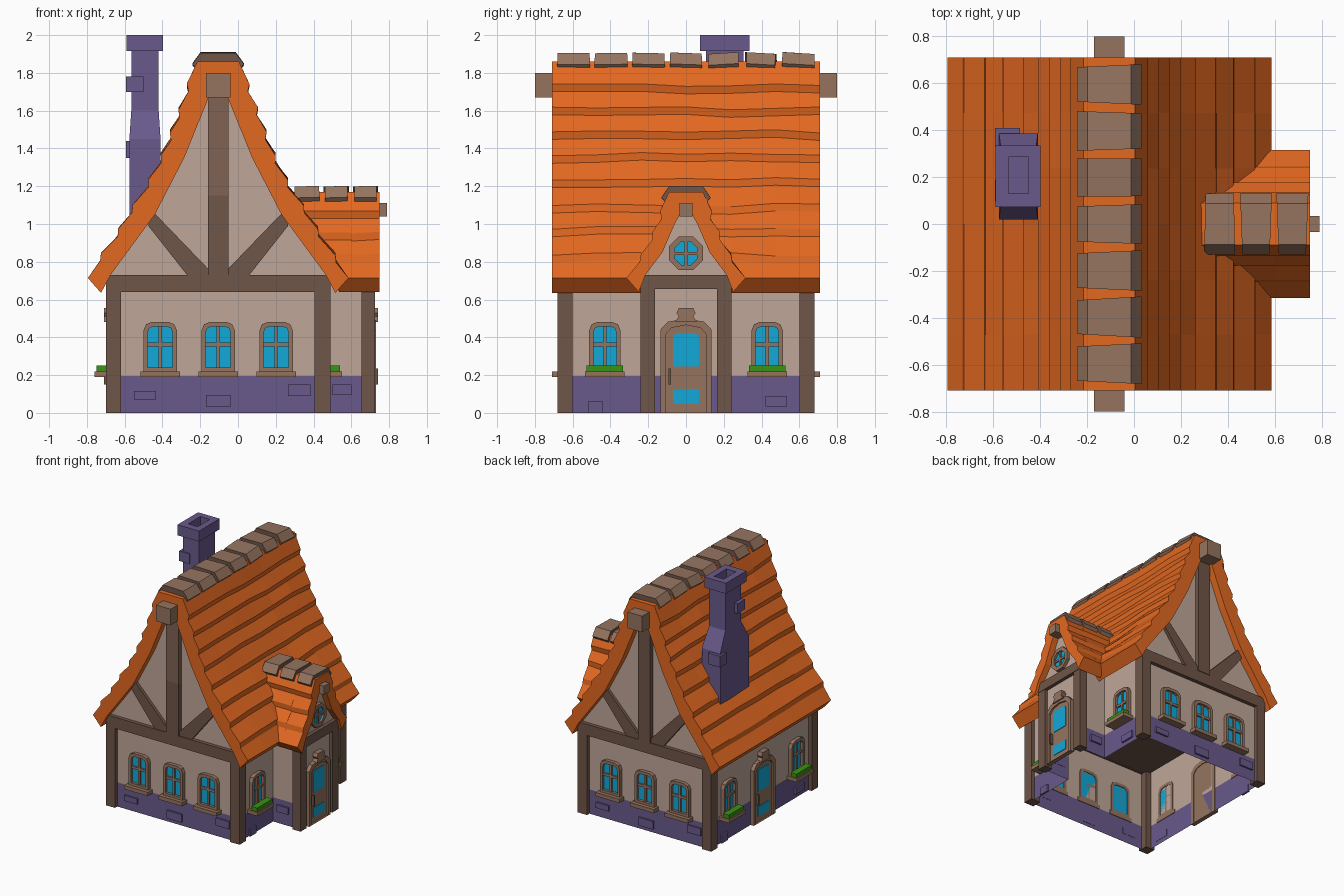
import bpy, bmesh, math, random
from mathutils import Matrix

if "Cube" in bpy.data.objects:
    bpy.data.objects.remove(bpy.data.objects["Cube"])

random.seed(4)

def material(name, rgb):
    m = bpy.data.materials.new(name)
    m.diffuse_color = [((c + .055) / 1.055) ** 2.4 for c in rgb] + [1]
    m.use_nodes = True
    m.node_tree.nodes["Principled BSDF"].inputs["Base Color"].default_value = m.diffuse_color
    return m

ORANGE = material("roof orange", (.89, .41, .13))
WALL = material("plaster", (.75, .65, .595))
STONE = material("purple stone", (.415, .35, .545))
DARK = material("dark timber", (.44, .335, .285))
MID = material("mid timber", (.50, .39, .325))
LIGHT = material("light timber", (.585, .455, .375))
GLASS = material("blue glass", (.07, .66, .85))
GREEN = material("leaf green", (.22, .58, .07))
I = Matrix.Identity(4)

def finish(name, bm, mats, M=I, rule=None):
    bmesh.ops.recalc_face_normals(bm, faces=bm.faces)
    if rule:
        for f in bm.faces:
            f.material_index = rule(f)
    me = bpy.data.meshes.new(name)
    bm.to_mesh(me)
    bm.free()
    for m in mats:
        me.materials.append(m)
    ob = bpy.data.objects.new(name, me)
    ob.matrix_world = M
    bpy.context.collection.objects.link(ob)
    return ob

def skin(bm, a, b):
    for i in range(len(a)):
        j = (i + 1) % len(a)
        bm.faces.new((a[i], a[j], b[j], b[i]))

def loft(name, loops, mats, M=I, caps=True, rule=None):
    bm = bmesh.new()
    rows = [[bm.verts.new(p) for p in lp] for lp in loops]
    for a, b in zip(rows, rows[1:]):
        skin(bm, a, b)
    if caps:
        bm.faces.new(rows[0])
        bm.faces.new(rows[-1])
    return finish(name, bm, mats, M, rule)

def prism(name, pts, y0, y1, mat, M=I):
    return loft(name, [[(x, y, z) for x, z in pts] for y in (y0, y1)], [mat], M)

def rect(x0, x1, z0, z1):
    return [(x0, z0), (x1, z0), (x1, z1), (x0, z1)]

def box(name, x0, x1, y0, y1, z0, z1, mat, M=I):
    return prism(name, rect(x0, x1, z0, z1), y0, y1, mat, M)

def ring(name, outer, inner, y0, y1, mat, M=I):
    bm = bmesh.new()
    L = [[bm.verts.new((x, y, z)) for x, z in p]
         for p, y in ((outer, y0), (outer, y1), (inner, y1), (inner, y0))]
    for k in range(4):
        skin(bm, L[k], L[(k + 1) % 4])
    return finish(name, bm, [mat], M)

def arch(w, z0, z1, rx, rz):
    right = [(w, z0)] + [(w - rx + rx * math.cos(t), z1 - rz + rz * math.sin(t))
                         for t in (0, math.pi / 4, math.pi / 2)]
    return right + [(-x, z) for x, z in reversed(right)]

def place(x, y, deg, z=0):
    return Matrix.Translation((x, y, z)) @ Matrix.Rotation(math.radians(deg), 4, 'Z')

def lerp(tab, z):
    for (z0, h0), (z1, h1) in zip(tab, tab[1:]):
        if z <= z1:
            break
    return h0 + (h1 - h0) * (z - z0) / (z1 - z0)

CX = -.105
FRONT, BACK = place(CX, -.65, 0), place(CX, .65, 180)
LEFT, RIGHT, PORCH = place(-.67, 0, -90), place(.46, 0, 90), place(.70, 0, 90)

# Walls: open shell, stone below and plaster above
foot = [(-.67, -.65), (.46, -.65), (.46, -.21), (.70, -.21),
        (.70, .21), (.46, .21), (.46, .65), (-.67, .65)]
loft("walls", [[(x, y, z) for x, y in foot] for z in (0, .195, .72)], [STONE, WALL],
     caps=False, rule=lambda f: int(f.calc_center_median().z > .195))
box("ceiling", -.66, .45, -.64, .64, .645, .66, DARK)

# Corner posts
for x0, x1 in ((-.70, -.62), (.405, .49)):
    for y0, y1 in ((-.68, -.60), (.60, .68)):
        box("corner_post", x0, x1, y0, y1, 0, .70, DARK)
for y0 in (-.24, .165):
    box("porch_post", .655, .725, y0, y0 + .075, 0, .70, DARK)

# Roof: stepped courses outside, smooth curve inside
MAIN = [(.714, .69), (.94, .54), (1.21, .37), (1.39, .28), (1.68, .17), (1.86, .11)]
MAIN_IN = [(.635, .62), (.73, .57), (1.05, .335), (1.35, .18), (1.67, .05), (1.74, .005)]
DORM = [(.714, .315), (.84, .225), (.95, .165), (1.05, .13), (1.17, .09)]
DORM_IN = [(.64, .25), (.73, .215), (.85, .125), (1.0, .06), (1.10, .005)]

def roof(name, curve, inner, tips, stations, wobble, M, end=None):
    loops = []
    for y in stations:
        sides = []
        for s in (1, -1):
            side = [(s * curve[0][1], curve[0][0])]
            for zt in tips:
                d = random.uniform(-wobble, wobble)
                side += [(s * (lerp(curve, zt - .04) - .008), zt - .04 + d),
                         (s * (lerp(curve, zt) + .014), zt + d)]
            sides.append(side + [(s * curve[-1][1], curve[-1][0])])
        ins = [(-h, z) for z, h in inner] + [(h, z) for z, h in reversed(inner)]
        pts = sides[0] + sides[1][::-1] + ins
        loops.append([(x, end(z) if end and y == stations[-1] else y, z) for x, z in pts])
    loft(name, loops, [ORANGE], M)

roof("main_roof", MAIN, MAIN_IN, [.84, .98, 1.10, 1.24, 1.37, 1.49, 1.61, 1.735],
     [-.71 + 1.42 * i / 6 for i in range(7)], .01, place(CX, 0, 0))
roof("porch_roof", DORM, DORM_IN, [.84, .955, 1.07], [-.75, -.60], .006, place(0, 0, 90))
roof("porch_roof_rear", DORM, DORM_IN, [.84, .955, 1.07], [-.60, -.3], 0, place(0, 0, 90),
     lambda z: -(lerp(MAIN, max(z, .714)) + CX - .05))

# Ridge tiles with dark ends
def ridge_tile(name, w, top, y, half, M):
    sec = [(-.75 * w, top - .10), (-w, top - .06), (-.68 * w, top),
           (.68 * w, top), (w, top - .06), (.75 * w, top - .10)]
    k = random.uniform(-.008, .008)
    t = random.uniform(-.006, .006)
    loft(name, [[(x, y - half - k * x / w, z + t) for x, z in sec],
                [(x, y + half + k * x / w, z - t) for x, z in sec]], [LIGHT, DARK], M,
         rule=lambda f: int(abs(f.normal.y) > .8))

for i in range(7):
    ridge_tile("ridge_tile", .137, 1.905, -.595 + i * .1983, .08, place(CX, 0, 0))
for x in (.365, .52, .675):
    ridge_tile("porch_ridge_tile", .13, 1.20, -x, .063, place(0, 0, 90))

# Gables with timber framing
for M, upper in ((FRONT, MID), (BACK, DARK)):
    g = [(h + .02, z) for z, h in MAIN_IN[1:]]
    prism("gable_wall", g + [(-x, z) for x, z in reversed(g)], 0, .02, WALL, M)
    box("tie_beam", -.595, .595, -.03, .01, .64, .73, DARK, M)
    box("king_post", -.055, .055, -.035, .01, .73, 1.15, DARK, M)
    box("king_post_upper", -.055, .055, -.035, .01, 1.15, 1.70, upper, M)
    box("ridge_beam_end", -.065, .065, -.15, .02, 1.67, 1.80, LIGHT, M)
    for s in (1, -1):
        prism("brace", [(s * .05, .73), (s * .165, .73), (s * .37, .99), (s * .37, 1.09),
                        (s * .33, 1.05), (s * .05, .76)], -.025, .01, DARK, M)
g = [(h + .015, z) for z, h in DORM_IN[1:]]
prism("porch_gable", g + [(-x, z) for x, z in reversed(g)], 0, .02, WALL, PORCH)
box("porch_beam", -.24, .24, -.028, .01, .655, .73, DARK, PORCH)
box("porch_ridge_end", -.035, .035, -.09, .02, 1.04, 1.11, LIGHT, PORCH)

# Round porch window
circ = lambda r: [(r * math.cos(math.pi * (i + .5) / 4), .845 + r * math.sin(math.pi * (i + .5) / 4))
                  for i in range(8)]
ring("round_frame", circ(.097), circ(.066), -.025, .005, LIGHT, PORCH)
prism("round_glass", circ(.07), -.008, 0, GLASS, PORCH)
box("round_bar", -.008, .008, -.018, 0, .78, .91, LIGHT, PORCH)
box("round_bar", -.064, .064, -.018, 0, .837, .853, LIGHT, PORCH)

# Windows
def window(u, w, M, flowers):
    M = M @ Matrix.Translation((u, 0, 0))
    ring("window_frame", arch(w, .215, .482, .045, .045), arch(w - .022, .24, .458, .032, .032),
         -.03, .005, LIGHT, M)
    prism("window_glass", arch(w - .02, .235, .46, .032, .032), -.008, 0, GLASS, M)
    box("window_bar", -.009, .009, -.02, 0, .23, .465, LIGHT, M)
    box("window_bar", -w + .01, w - .01, -.02, 0, .352, .372, LIGHT, M)
    box("window_sill", -.105, .105, -.09 if flowers else -.06, .005, .19, .22, LIGHT, M)
    if flowers:
        box("flower_box", -.097, .097, -.08, -.03, .22, .25, GREEN, M)

for M in (FRONT, BACK):
    for u in (-.307, 0, .307):
        window(u, .088, M, False)
for M in (LEFT, RIGHT):
    for u in (-.43, .43):
        window(u, .083, M, True)

# Doors
for M in (LEFT, PORCH):
    ring("door_frame", arch(.136, 0, .50, .136, .06), arch(.108, .002, .465, .108, .05),
         -.03, .005, LIGHT, M)
    prism("door_leaf", arch(.112, .002, .468, .112, .05), -.016, 0, LIGHT, M)
    prism("door_glass", arch(.068, .245, .42, .02, .02), -.021, -.01, GLASS, M)
    box("door_glass_low", -.068, .068, -.021, -.01, .048, .125, GLASS, M)
    top = [(.06, .48), (.038, .51), (.05, .528), (.038, .555)]
    prism("door_crest", top + [(-x, z) for x, z in reversed(top)], -.04, 0, LIGHT, M)
    box("door_handle", -.092, -.08, -.04, -.01, .15, .235, DARK, M)

# Stone blocks on the base
for M in (FRONT, BACK):
    for r in ((-.445, -.33, .07, .115), (-.065, .065, .03, .095), (.37, .49, .09, .15)):
        box("base_block", *r[:2], -.014, .002, *r[2:], STONE, M)
for M in (LEFT, RIGHT):
    for r in ((-.52, -.44, 0, .06), (.42, .535, .035, .09)):
        box("base_block", *r[:2], -.014, .002, *r[2:], STONE, M)
for y, d in ((-.21, 0), (.21, 180)):
    box("porch_block", -.05, .05, -.014, .002, .095, .15, STONE, place(.55, y, d))

# Chimney
sections = [(-.575, -.41, .02, .385, 1.0), (-.575, -.41, .02, .385, 1.45),
            (-.565, -.42, .105, .305, 1.60), (-.565, -.42, .105, .305, 1.93)]
loft("chimney", [[(a, c, z), (b, c, z), (b, d, z), (a, d, z)] for a, b, c, d, z in sections], [STONE])
ring("chimney_cap", rect(-.59, -.398, .073, .335), rect(-.535, -.45, .13, .285), -2.0, -1.915,
     STONE, Matrix.Rotation(-math.pi / 2, 4, 'X'))
box("chimney_block", -.592, -.50, .095, .19, 1.70, 1.78, STONE)
box("chimney_block_low", -.592, -.485, .33, .41, 1.35, 1.44, STONE)
